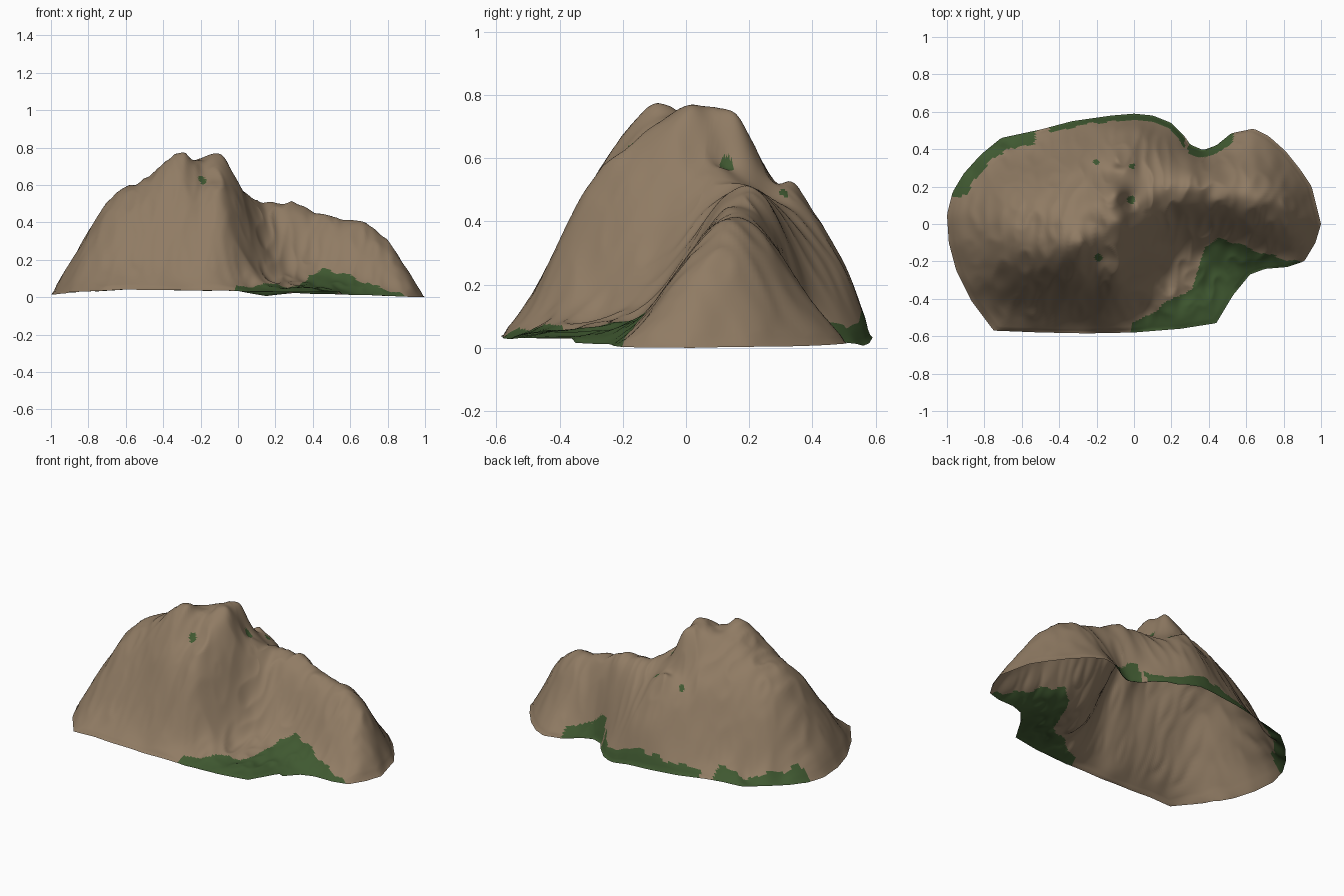
import bpy, bmesh, math
from mathutils import Vector, noise

if "Cube" in bpy.data.objects:
    bpy.data.objects.remove(bpy.data.objects["Cube"])

# Ground outline (counter-clockwise from the right tip)
OUTLINE = [(1.0, 0), (.975, .1), (.95, .2), (.89, .29), (.81, .39), (.72, .47), (.64, .51), (.52, .485),
           (.44, .42), (.37, .395), (.3, .425), (.27, .47), (.2, .54), (.1, .58), (0, .59), (-.12, .58),
           (-.33, .55), (-.5, .505), (-.71, .46), (-.82, .37), (-.91, .27), (-.97, .17), (-1.0, .05),
           (-.99, -.1), (-.95, -.25), (-.87, -.41), (-.75, -.57), (-.5, -.58), (-.25, -.585), (0, -.58),
           (.25, -.56), (.44, -.53), (.53, -.38), (.62, -.27), (.7, -.24), (.82, -.23), (.91, -.2), (.97, -.1)]

# Cross-sections of the main mountain: x -> (y, z) profile
MOUNTAIN = {
    -.95: [(-.1, .1), (.05, .1)],
    -.85: [(-.32, .14), (-.1, .26), (.05, .25), (.16, .17), (.26, .06)],
    -.7: [(-.48, .12), (-.35, .27), (-.22, .43), (-.11, .505), (.05, .5), (.2, .35), (.3, .18), (.38, .06)],
    -.5: [(-.5, .13), (-.4, .28), (-.28, .47), (-.15, .61), (-.03, .64), (.12, .59), (.25, .44), (.36, .23),
          (.44, .11)],
    -.3: [(-.5, .13), (-.4, .32), (-.3, .53), (-.2, .67), (-.1, .785), (.02, .73), (.16, .64), (.3, .49), (.43, .27)],
    -.19: [(-.3, .5), (-.2, .61), (-.1, .7), (0, .74), (.28, .52)],
    -.09: [(-.5, .13), (-.4, .33), (-.32, .5), (-.23, .61), (-.11, .7), (.02, .775), (.16, .735),
           (.23, .6), (.285, .53), (.335, .53), (.42, .41), (.51, .25)],
}
# Cross-sections of the long lower arm on the right
ARM = {
    -.025: [(.03, .65), (.13, .59)],
    .03: [(-.45, .1), (-.3, .29), (-.17, .46), (-.02, .57), (.12, .57), (.25, .5), (.38, .41), (.5, .25)],
    .14: [(-.45, .075), (-.25, .15), (-.1, .29), (.02, .42), (.13, .5), (.22, .5), (.35, .38), (.46, .2)],
    .3: [(-.3, .07), (-.13, .14), (0, .3), (.1, .46), (.19, .515), (.27, .45), (.35, .26)],
    .45: [(-.3, .055), (-.09, .14), (.03, .31), (.13, .44), (.22, .42), (.32, .25)],
    .65: [(-.14, .1), (-.02, .26), (.06, .36), (.14, .41), (.25, .35), (.35, .21), (.43, .11)],
    .8: [(-.12, .11), (0, .25), (.1, .31), (.2, .26), (.3, .12)],
    .92: [(-.1, .08), (.04, .13), (.14, .08)],
}
RIM = [(-1.1, .02), (-1, .02), (-.85, .035), (-.6, .048), (-.2, .042), (0, .04), (.15, .012),
       (.3, .028), (.6, .02), (1.1, .003)]


def lerp_table(table, x):
    for (x0, y0), (x1, y1) in zip(table, table[1:]):
        if x0 <= x <= x1:
            return y0 + (y1 - y0) * (x - x0) / (x1 - x0)
    return None


def rim_height(x, y):
    z = lerp_table(RIM, x)
    return max(z, .036) if y < -.35 else z


def solve(a, b):
    """Gaussian elimination with pivoting."""
    n = len(b)
    rows = [a[i] + [b[i]] for i in range(n)]
    for i in range(n):
        p = max(range(i, n), key=lambda r: abs(rows[r][i]))
        rows[i], rows[p] = rows[p], rows[i]
        for r in range(i + 1, n):
            f = rows[r][i] / rows[i][i]
            if f:
                rows[r] = [u - f * v for u, v in zip(rows[r], rows[i])]
    x = [0] * n
    for i in reversed(range(n)):
        x[i] = (rows[i][n] - sum(rows[i][j] * x[j] for j in range(i + 1, n))) / rows[i][i]
    return x


def kernel(dx, dy):
    return math.sqrt(dx * dx + dy * dy + .0009)


# Smooth surface through the profiles and the rim
knots = [(x, y, z) for part in (MOUNTAIN, ARM) for x, prof in part.items() for y, z in prof]
knots += [(x, y, rim_height(x, y)) for x, y in OUTLINE]
weights = solve([[kernel(p[0] - q[0], p[1] - q[1]) for q in knots] for p in knots],
                [p[2] for p in knots])


def surface(x, y):
    return sum(w * kernel(x - k[0], y - k[1]) for w, k in zip(weights, knots))


def resample(points, count):
    """Evenly spaced points along the closed outline."""
    loop = [Vector(p) for p in points] + [Vector(points[0])]
    total = sum((b - a).length for a, b in zip(loop, loop[1:]))
    out, i, run = [], 0, 0
    for k in range(count):
        d = total * k / count
        while run + (loop[i + 1] - loop[i]).length < d:
            run += (loop[i + 1] - loop[i]).length
            i += 1
        seg = loop[i + 1] - loop[i]
        out.append(loop[i] + seg * ((d - run) / seg.length))
    return out


def rock_noise(x, y):
    """Broad lumps plus finer ridged creases."""
    lump = noise.noise(Vector((x * 7, y * 7, 1.3)))
    crease = abs(noise.noise(Vector((x * 14, y * 9, 4.7))))
    return .01 * lump + .022 * (.25 - crease)


# Grass rules: a front valley, strips along the back rim, and small pits
VALLEY = [(-.01, -.53), (.1, -.47), (.2, -.4), (.31, -.35), (.34, -.25), (.38, -.12),
          (.45, -.08), (.55, -.1), (.66, -.15), (.78, -.18), (.92, -.2)]
BACK_STRIPS = [(-.97, -.53, .065), (-.45, .27, .035), (.29, .53, .042)]
PITS = [(-.015, .13, .022), (-.19, -.18, .02), (-.2, .33, .016), (-.01, .31, .015)]


def is_grass(x, y):
    wob = .02 * noise.noise(Vector((x * 14, y * 14, 8)))
    edge = lerp_table(VALLEY, x)
    if edge is not None and y < edge + wob:
        return True
    if y > .15:
        gap = min((Vector((x, y)) - p).length for p in rim)
        if any(a < x < b and gap < w + wob for a, b, w in BACK_STRIPS):
            return True
    return any(math.hypot(x - a, y - b) < r for a, b, r in PITS)


# Mountain shell: rings shrinking from the outline to the centre, open below
SEGS, RINGS, CENTRE = 300, 80, Vector((.1, .05))
rim = resample(OUTLINE, SEGS)
bm = bmesh.new()
rings = []
for r in range(RINGS):
    t = 1 - r / RINGS
    ring = []
    for p in rim:
        q = CENTRE.lerp(p, t)
        gap = (p - q).length
        z = surface(q.x, q.y) + rock_noise(q.x, q.y) * min(1, gap / .12)
        base = rim_height(p.x, p.y) + .004 * noise.noise(Vector((p.x * 5, p.y * 5, 2)))
        k = min(1, gap / .02)
        ring.append(bm.verts.new((q.x, q.y, max(base * .7, base + (z - base) * k))))
    rings.append(ring)
for outer, inner in zip(rings, rings[1:]):
    for i in range(SEGS):
        j = (i + 1) % SEGS
        bm.faces.new((outer[i], outer[j], inner[j], inner[i]))
top = bm.verts.new((CENTRE.x, CENTRE.y, surface(*CENTRE) + rock_noise(*CENTRE)))
for i in range(SEGS):
    bm.faces.new((rings[-1][i], rings[-1][(i + 1) % SEGS], top))

# Stand on the ground, then colour by the grass rules
low = min(v.co.z for v in bm.verts)
for v in bm.verts:
    v.co.z -= low
for f in bm.faces:
    c = f.calc_center_median()
    f.material_index = int(is_grass(c.x, c.y))
    f.smooth = True

mesh = bpy.data.meshes.new("mountain")
bm.to_mesh(mesh)
bm.free()
for name, colour in (("brown rock", (.28, .2, .127, 1)), ("dark green grass", (.05, .098, .03, 1))):
    mat = bpy.data.materials.new(name)
    mat.diffuse_color = colour
    mat.use_nodes = True
    mat.node_tree.nodes["Principled BSDF"].inputs["Base Color"].default_value = mat.diffuse_color
    mesh.materials.append(mat)
bpy.context.collection.objects.link(bpy.data.objects.new("mountain", mesh))
